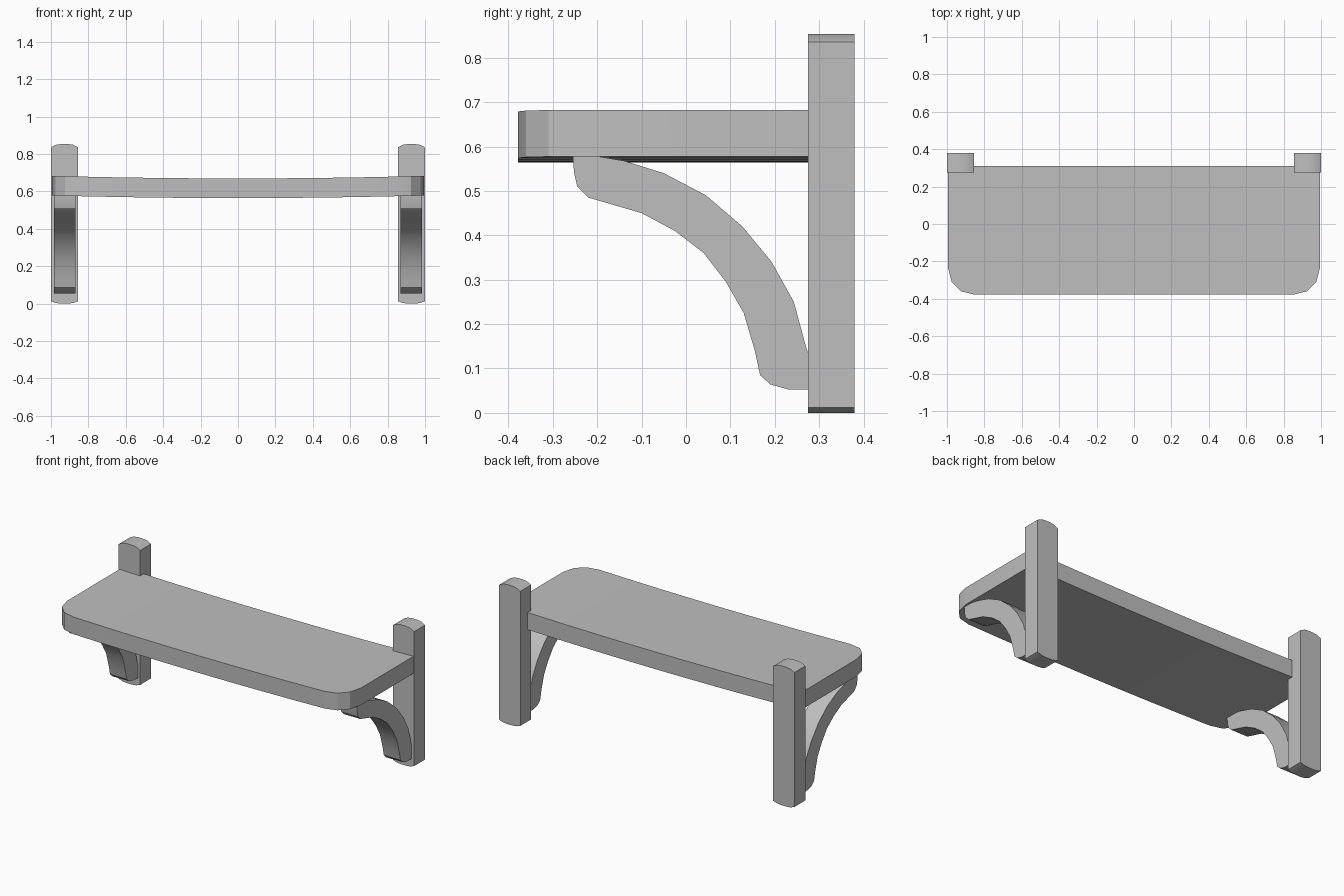
import bpy, bmesh, math
from mathutils import Vector

cube = bpy.data.objects.get("Cube")
if cube:
    bpy.data.objects.remove(cube, do_unlink=True)

GREY = (0.52, 0.52, 0.52, 1)
grey = bpy.data.materials.new("plain grey")
grey.use_nodes = True
grey.diffuse_color = GREY
grey.node_tree.nodes["Principled BSDF"].inputs["Base Color"].default_value = GREY


def finish(name, bm):
    bmesh.ops.recalc_face_normals(bm, faces=bm.faces)
    mesh = bpy.data.meshes.new(name)
    bm.to_mesh(mesh)
    bm.free()
    mesh.materials.append(grey)
    obj = bpy.data.objects.new(name, mesh)
    bpy.context.collection.objects.link(obj)
    bpy.ops.object.select_all(action='DESELECT')
    obj.select_set(True)
    bpy.context.view_layer.objects.active = obj
    bpy.ops.object.shade_smooth_by_angle(angle=math.radians(30))


def prism(name, points, offset):
    bm = bmesh.new()
    face = bm.faces.new([bm.verts.new(p) for p in points])
    ext = bmesh.ops.extrude_face_region(bm, geom=[face])
    verts = [v for v in ext["geom"] if isinstance(v, bmesh.types.BMVert)]
    bmesh.ops.translate(bm, verts=verts, vec=Vector(offset))
    finish(name, bm)


# Sagging shelf board: a lofted section with rounded front corners
corner = [(0.995, -0.23), (0.975, -0.31), (0.925, -0.36), (0.85, -0.378)]
middle = [(0.85 * (i / 4 - 1), -0.378) for i in range(1, 8)]
columns = [(-x, y) for x, y in corner] + middle + corner[::-1]
bm = bmesh.new()
rings = []
for x, front in columns:
    top = 0.683 - 0.014 * (1 - x * x)
    bottom = top - 0.105
    section = [(front, bottom), (front, top), (0.31, top), (0.31, bottom)]
    rings.append([bm.verts.new((x, y, z)) for y, z in section])
for a, b in zip(rings, rings[1:]):
    for i in range(4):
        j = (i + 1) % 4
        bm.faces.new((a[i], a[j], b[j], b[i]))
bm.faces.new(rings[0])
bm.faces.new(rings[-1])
finish("shelf_board", bm)

# Post outline with gently arched ends, and curved bracket outline
arch = [(0.855, 0.018), (0.882, 0.004), (0.91, 0), (0.945, 0), (0.973, 0.004), (1, 0.018)]
post = [(x, 0.853 - d) for x, d in arch] + [(x, d * 0.7) for x, d in arch[::-1]]
bracket = [
    (-0.255, 0.578), (-0.252, 0.54), (-0.245, 0.51), (-0.22, 0.485),
    (-0.10, 0.45), (-0.025, 0.41), (0.04, 0.36), (0.09, 0.295),
    (0.13, 0.225), (0.155, 0.14), (0.167, 0.085), (0.19, 0.064),
    (0.23, 0.053), (0.28, 0.053), (0.28, 0.12), (0.27, 0.15),
    (0.243, 0.25), (0.193, 0.34), (0.127, 0.42), (0.045, 0.49),
    (-0.05, 0.54), (-0.14, 0.568), (-0.20, 0.578)]

# One post and bracket on each side
for side, s in (("left", 1), ("right", -1)):
    prism(side + "_post", [(s * x, 0.275, z) for x, z in post], (0, 0.105, 0))
    prism(side + "_bracket", [(s * 0.87, y, z) for y, z in bracket], (s * 0.113, 0, 0))
